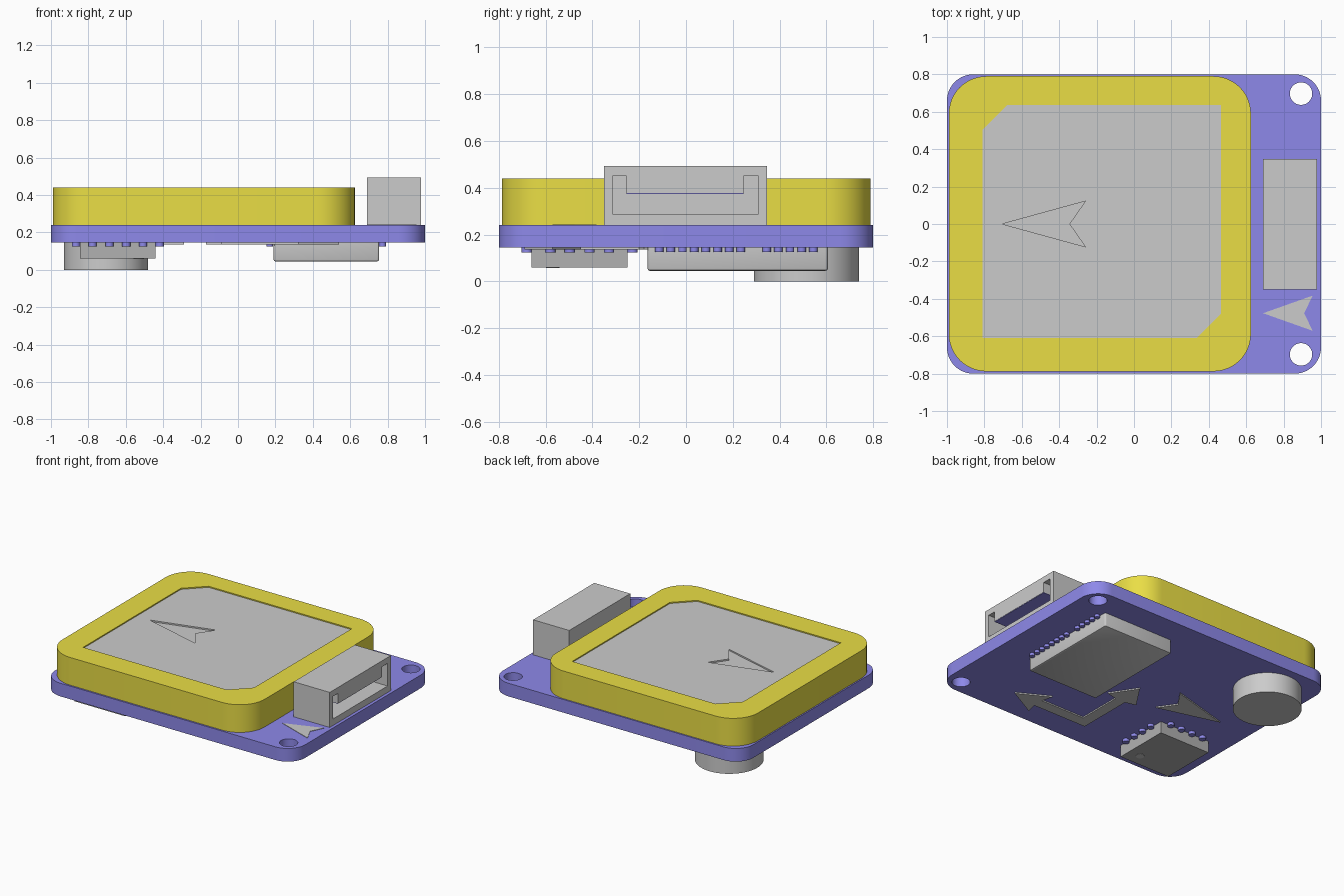
import bpy, bmesh, math
from mathutils import Matrix

if "Cube" in bpy.data.objects:
    bpy.data.objects.remove(bpy.data.objects["Cube"])


def material(name, rgb):
    m = bpy.data.materials.new(name)
    m.diffuse_color = (*rgb, 1)
    m.use_nodes = True
    m.node_tree.nodes["Principled BSDF"].inputs["Base Color"].default_value = m.diffuse_color
    return m


BLUE = material("board_blue", (0.27, 0.25, 0.82))
GOLD = material("ceramic_gold", (0.82, 0.73, 0.06))
DARK = material("chip_dark", (0.44, 0.44, 0.44))
MID = material("inlay_grey", (0.58, 0.58, 0.58))


def rect(x0, x1, y0, y1):
    return [(x0, y0), (x1, y0), (x1, y1), (x0, y1)]


def rounded(x0, x1, y0, y1, r, n=10):
    pts = []
    corners = [(x1 - r, y1 - r), (x0 + r, y1 - r), (x0 + r, y0 + r), (x1 - r, y0 + r)]
    for q, (cx, cy) in enumerate(corners):
        for i in range(n + 1):
            a = math.pi / 2 * (q + i / n)
            pts.append((cx + r * math.cos(a), cy + r * math.sin(a)))
    return pts


def circle(cx, cy, r, n=48):
    return [(cx + r * math.cos(2 * math.pi * i / n), cy + r * math.sin(2 * math.pi * i / n))
            for i in range(n)]


def prism(name, outlines, z0, z1, mat=None, bevel_z=None, bevel=0.0, segs=1, matrix=None):
    """Extrude one or more flat outlines from z0 to z1, bevelling the rim at bevel_z."""
    bm = bmesh.new()
    for pts in outlines:
        lo = [bm.verts.new((x, y, z0)) for x, y in pts]
        hi = [bm.verts.new((x, y, z1)) for x, y in pts]
        bm.faces.new(lo)
        bm.faces.new(hi)
        for i in range(len(pts)):
            j = (i + 1) % len(pts)
            bm.faces.new((lo[i], lo[j], hi[j], hi[i]))
    if bevel:
        rim = [e for e in bm.edges if all(abs(v.co.z - bevel_z) < 1e-5 for v in e.verts)]
        bmesh.ops.bevel(bm, geom=rim, offset=bevel, segments=segs, profile=0.5, affect='EDGES')
    if matrix:
        bm.transform(matrix)
    bmesh.ops.recalc_face_normals(bm, faces=bm.faces)
    me = bpy.data.meshes.new(name)
    bm.to_mesh(me)
    bm.free()
    me.shade_smooth()
    me.set_sharp_from_angle(angle=math.radians(30))
    if mat:
        me.materials.append(mat)
    ob = bpy.data.objects.new(name, me)
    bpy.context.collection.objects.link(ob)
    return ob


def cut(ob, cutter):
    cutter.hide_render = True
    mod = ob.modifiers.new("cut", 'BOOLEAN')
    mod.operation, mod.solver, mod.object = 'DIFFERENCE', 'EXACT', cutter
    bpy.context.view_layer.update()
    me = bpy.data.meshes.new_from_object(ob.evaluated_get(bpy.context.evaluated_depsgraph_get()))
    ob.modifiers.clear()
    ob.data = me
    me.set_sharp_from_angle(angle=math.radians(30))
    bpy.data.objects.remove(cutter)


def pointer(tip, tail, notch, half, y=0.0):
    return [(tip, y), (tail, y - half), (notch, y), (tail, y + half)]


# circuit board with two mounting holes
board = prism("circuit_board", [rounded(-1, 1, -0.8, 0.8, 0.14)], 0.145, 0.24, BLUE)
cut(board, prism("hole_cutter", [circle(0.893, s * 0.697, 0.06) for s in (-1, 1)], 0, 0.5, BLUE))

# ceramic antenna block with chamfered rim and shallow pocket
antenna = prism("antenna_block", [rounded(-0.99, 0.625, -0.788, 0.79, 0.2, 12)], 0.24, 0.44, GOLD,
                bevel_z=0.44, bevel=0.04)
patch = [(-0.81, -0.61), (0.335, -0.61), (0.465, -0.48), (0.465, 0.635), (-0.68, 0.635), (-0.81, 0.505)]
cut(antenna, prism("pocket_cutter", [patch], 0.40, 0.5, GOLD))

# metal patch with a sunken pointer
arrow = pointer(-0.705, -0.26, -0.345, 0.122)
plate = prism("antenna_patch", [patch], 0.40, 0.432)
cut(plate, prism("pointer_cutter", [arrow], 0.35, 0.5))
prism("patch_pointer", [arrow], 0.40, 0.422, MID)

# cable socket, profile cut into its +x face
socket = prism("cable_socket", [rect(0.69, 0.978, -0.35, 0.347)], 0.24, 0.493)
opening = [(-0.315, 0.287), (0.31, 0.287), (0.31, 0.45), (0.245, 0.45),
           (0.245, 0.377), (-0.255, 0.377), (-0.255, 0.45), (-0.315, 0.45)]
to_x = Matrix(((0, 0, 1, 0), (1, 0, 0, 0), (0, 1, 0, 0), (0, 0, 0, 1)))
cut(socket, prism("socket_cutter", [opening], 0.76, 1.1, matrix=to_x))
prism("socket_lining", [rect(0.76, 0.976, -0.255, 0.245)], 0.374, 0.378, BLUE)

# printed pointers and axis arrows on both board faces
prism("top_pointer", [pointer(0.69, 0.955, 0.91, 0.094, -0.477)], 0.238, 0.243)
prism("bottom_pointer", [pointer(-0.735, -0.29, -0.375, 0.122)], 0.136, 0.147)
prism("axis_arrows", [[(-0.09, -0.61), (0.34, -0.61), (0.32, -0.69), (0.54, -0.57), (0.32, -0.45),
                       (0.34, -0.53), (-0.01, -0.53), (-0.01, -0.2), (0.07, -0.18), (-0.05, 0.0),
                       (-0.17, -0.18), (-0.09, -0.2)]], 0.136, 0.147)

# backup cell under the board
prism("round_cell", [circle(-0.706, 0.515, 0.225, 64)], 0, 0.147, None,
      bevel_z=0, bevel=0.035, segs=5)

# receiver module with solder pads on both long sides
prism("receiver_module", [rounded(0.19, 0.755, -0.165, 0.607, 0.012, 3)], 0.045, 0.147, None,
      bevel_z=0.045, bevel=0.01, segs=2)
rows = [-0.115 + 0.05 * i for i in range(8)] + [0.345 + 0.05 * i for i in range(5)]
prism("module_pads", [circle(x, y, 0.018, 16) for x in (0.17, 0.773) for y in rows],
      0.126, 0.147, BLUE)

# sensor chip with four pads per side and a pin marker
prism("sensor_chip", [rect(-0.845, -0.44, -0.66, -0.25)], 0.06, 0.147, DARK)
cx, cy = -0.6425, -0.455
pads = []
for k in (-1.5, -0.5, 0.5, 1.5):
    for s in (-1, 1):
        pads.append(circle(cx + k * 0.09, cy + s * 0.226, 0.022, 16))
        pads.append(circle(cx + s * 0.224, cy + k * 0.084, 0.022, 16))
prism("chip_pads", pads, 0.124, 0.147, BLUE)
prism("chip_pin_marker", [circle(-0.53, -0.57, 0.028, 24)], 0.057, 0.062)
